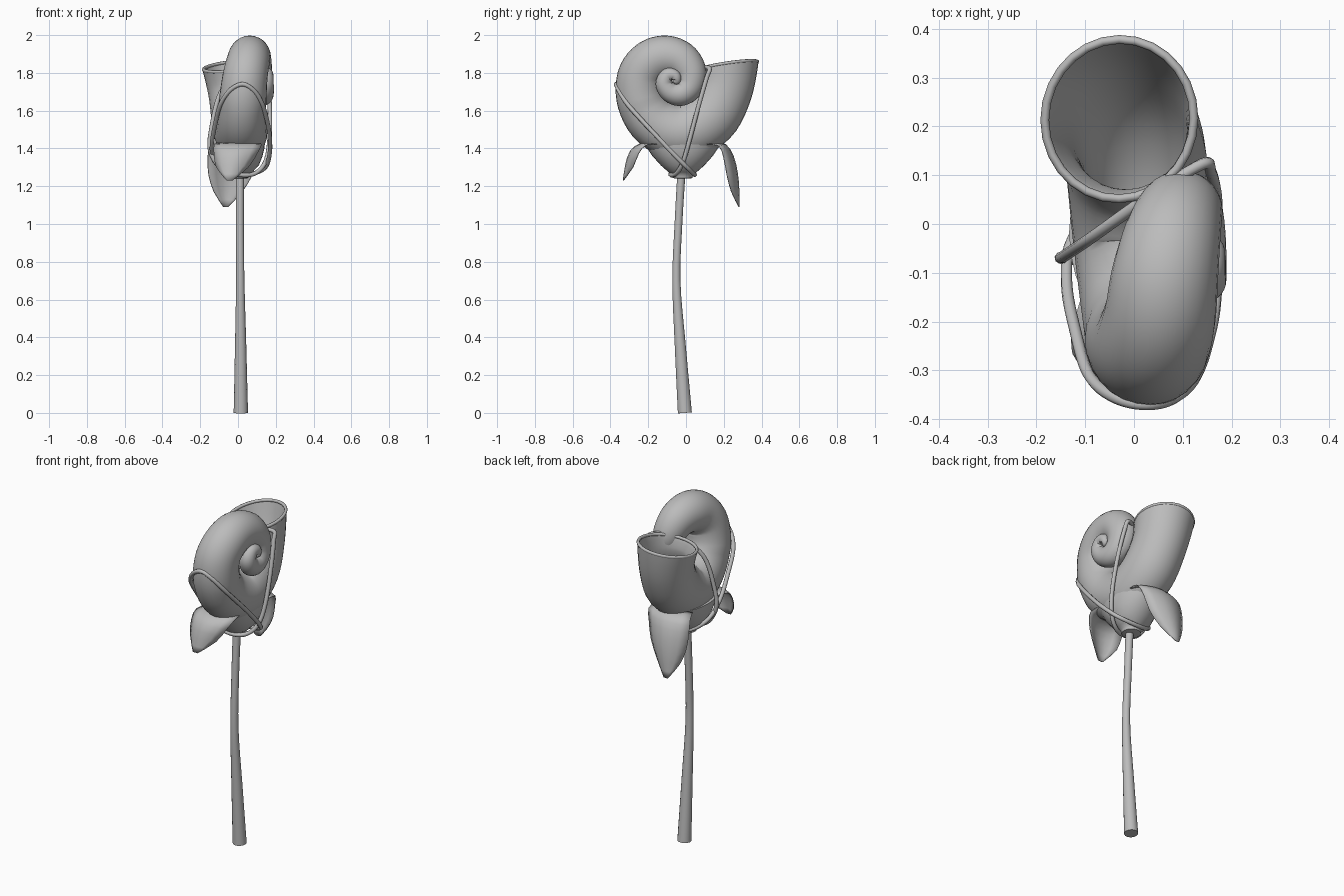
import bpy, math
from mathutils import Vector

if "Cube" in bpy.data.objects:
    bpy.data.objects.remove(bpy.data.objects["Cube"])

mat = bpy.data.materials.new("soft grey")
mat.diffuse_color = (0.5, 0.5, 0.5, 1)
mat.use_nodes = True
mat.node_tree.nodes["Principled BSDF"].inputs["Base Color"].default_value = mat.diffuse_color


def make(name, verts, faces, angle=50):
    me = bpy.data.meshes.new(name)
    me.from_pydata(verts, [], faces)
    me.materials.append(mat)
    ob = bpy.data.objects.new(name, me)
    bpy.context.collection.objects.link(ob)
    bpy.ops.object.select_all(action='DESELECT')
    ob.select_set(True)
    bpy.context.view_layer.objects.active = ob
    bpy.ops.object.mode_set(mode='EDIT')
    bpy.ops.mesh.select_all(action='SELECT')
    bpy.ops.mesh.normals_make_consistent(inside=False)
    bpy.ops.object.mode_set(mode='OBJECT')
    bpy.ops.object.shade_smooth_by_angle(angle=math.radians(angle))
    return ob


def spline(pts, n, closed=False):
    """Catmull-Rom through points of any dimension."""
    m, out = len(pts), []
    get = (lambda i: pts[i % m]) if closed else (lambda i: pts[max(0, min(m - 1, i))])
    for i in range(m if closed else m - 1):
        a, b, c, d = (Vector(get(i + k)) for k in (-1, 0, 1, 2))
        for j in range(n):
            t = j / n
            out.append(0.5 * (2 * b + (c - a) * t + (2 * a - 5 * b + 4 * c - d) * t * t
                              + (3 * b - a - 3 * c + d) * t ** 3))
    if not closed:
        out.append(Vector(pts[-1]))
    return out


def rings_mesh(name, rings, closed=False, angle=50):
    s, n = len(rings[0]), len(rings)
    verts = [v for r in rings for v in r]
    faces = [(i * s + j, i * s + (j + 1) % s, (i + 1) % n * s + (j + 1) % s, (i + 1) % n * s + j)
             for i in range(n if closed else n - 1) for j in range(s)]
    if not closed:
        faces += [tuple(range(s)), tuple(range((n - 1) * s, n * s))]
    return make(name, verts, faces, angle)


def tube_rings(path, sides, side=Vector((1, 0, 0)), closed=False):
    """Rings around a path of (x, y, z, radius); side fixes the roll."""
    rings, n = [], len(path)
    for i, p in enumerate(path):
        a = path[(i - 1) % n if closed else max(0, i - 1)]
        b = path[(i + 1) % n if closed else min(n - 1, i + 1)]
        t = (b - a).xyz.normalized()
        u = (side - t * side.dot(t)).normalized()
        w = t.cross(u)
        rings.append([p.xyz + p.w * (math.cos(2 * math.pi * k / sides) * u
                                     + math.sin(2 * math.pi * k / sides) * w) for k in range(sides)])
    return rings


# Coiled shell: hollow mouth first, winding down, forward, up and inward
shell = [(-.03, .215, 1.835, .17), (-.012, .195, 1.70, .155), (.005, .12, 1.56, .155),
         (.015, -.02, 1.485, .15), (.02, -.16, 1.535, .138), (.025, -.235, 1.65, .13),
         (.037, -.242, 1.775, .123), (.053, -.19, 1.855, .118), (.063, -.11, 1.885, .113),
         (.078, -.03, 1.865, .103), (.095, .02, 1.80, .09), (.11, .015, 1.73, .077),
         (.125, -.03, 1.69, .066), (.137, -.085, 1.70, .055), (.145, -.115, 1.745, .046),
         (.15, -.095, 1.787, .039), (.157, -.06, 1.785, .031), (.159, -.052, 1.76, .024),
         (.16, -.066, 1.752, .01)]
path = spline(shell, 5)
outer = tube_rings(path, 28)
# Slightly flatten the big whorl sideways and tilt the mouth opening
for i, ring in enumerate(outer):
    c, f = path[i], max(0, 1 - i / 6) ** 2
    for v in ring:
        v.x = c.x + (v.x - c.x) * (.94 if i < 25 else .97)
        v.z += f * (c.z + 0.15 * (v.y - c.y) + 0.11 * (v.x - c.x) - v.z)
inner = []
for i in range(17):
    c = path[i].xyz
    k = 0.95 - 0.022 * i
    inner.append([c + (v - c) * k for v in outer[i]])
rings_mesh("shell", inner[::-1] + outer)

# Rounded lip around the mouth
lip = [Vector((*(path[0].xyz + (v - path[0].xyz) * .965), .009)) for v in outer[0]]
rings_mesh("mouth_lip", tube_rings(lip, 8, Vector((0, 0, 1)), True), True)

# Stem, slightly bent
stem = spline([(.015, -.006, 0, .038), (.014, -.03, .35, .03), (.012, -.051, .7, .022),
               (.01, -.04, 1.0, .021), (.01, -.025, 1.26, .022)], 4)
rings_mesh("stem", tube_rings(stem, 14))

# Cup under the shell, oval, with a small collar
cup = [(1.24, .03, .03), (1.243, .05, .052), (1.262, .052, .056), (1.275, .07, .075),
       (1.31, .105, .115), (1.36, .125, .16), (1.40, .135, .187), (1.432, .138, .205),
       (1.43, .12, .185), (1.37, .09, .13)]
rings_mesh("cup", [[Vector((.005 + rx * math.cos(a), -.018 + ry * math.sin(a), z))
                    for a in (2 * math.pi * k / 28 for k in range(28))] for z, rx, ry in cup])


# Drooping leaves: rows of (centre x, y, z, half width, edge offset toward the stem)
def leaf(name, rows, cols=6):
    verts, faces = [], []
    for x, y, z, hw, bow in spline(rows, 2):
        for c in range(cols + 1):
            u = 2 * c / cols - 1
            verts.append((x + hw * u, y - math.copysign(bow * u * u, y), z - .2 * bow * u * u))
    for i in range(len(verts) // (cols + 1) - 1):
        for c in range(cols):
            a = i * (cols + 1) + c
            faces.append((a, a + 1, a + cols + 2, a + cols + 1))
    ob = make(name, verts, faces)
    m = ob.modifiers.new("thickness", 'SOLIDIFY')
    m.thickness = .005
    m.offset = 0


leaf("front_leaf", [(.005, -.17, 1.43, .11, .03), (0, -.24, 1.425, .125, .03), (-.012, -.295, 1.385, .115, .045),
                    (-.03, -.32, 1.31, .085, .04), (-.045, -.332, 1.23, .015, 0)])
leaf("back_leaf", [(0, .14, 1.43, .12, .03), (-.015, .21, 1.42, .135, .035), (-.03, .25, 1.36, .13, .05),
                   (-.04, .272, 1.27, .115, .055), (-.053, .28, 1.18, .075, .04), (-.065, .28, 1.09, .012, 0)])


# Two thin tendrils looped over the shell and gathered below the cup
def tendril(name, pts):
    p = [Vector((*v, .012)) for v in spline(pts, 6, True)]
    rings_mesh(name, tube_rings(p, 8, Vector((.21, .93, -.3)), True), True)


tendril("front_tendril", [(.025, -.37, 1.74), (.085, -.355, 1.705), (.128, -.31, 1.635), (.153, -.235, 1.55),
                          (.167, -.16, 1.47), (.168, -.07, 1.375), (.14, .01, 1.295), (.05, .045, 1.262),
                          (-.05, .03, 1.275), (-.125, -.03, 1.335), (-.138, -.12, 1.42), (-.12, -.22, 1.53),
                          (-.092, -.31, 1.635), (-.04, -.355, 1.71)])
tendril("back_tendril", [(.14, .123, 1.825), (.157, .108, 1.77), (.168, .065, 1.62), (.167, .02, 1.45),
                         (.145, -.015, 1.33), (.09, -.05, 1.268), (.01, -.08, 1.26), (-.08, -.075, 1.285),
                         (-.145, -.07, 1.38), (-.142, -.065, 1.5), (-.09, -.03, 1.7), (.03, .055, 1.815)])
